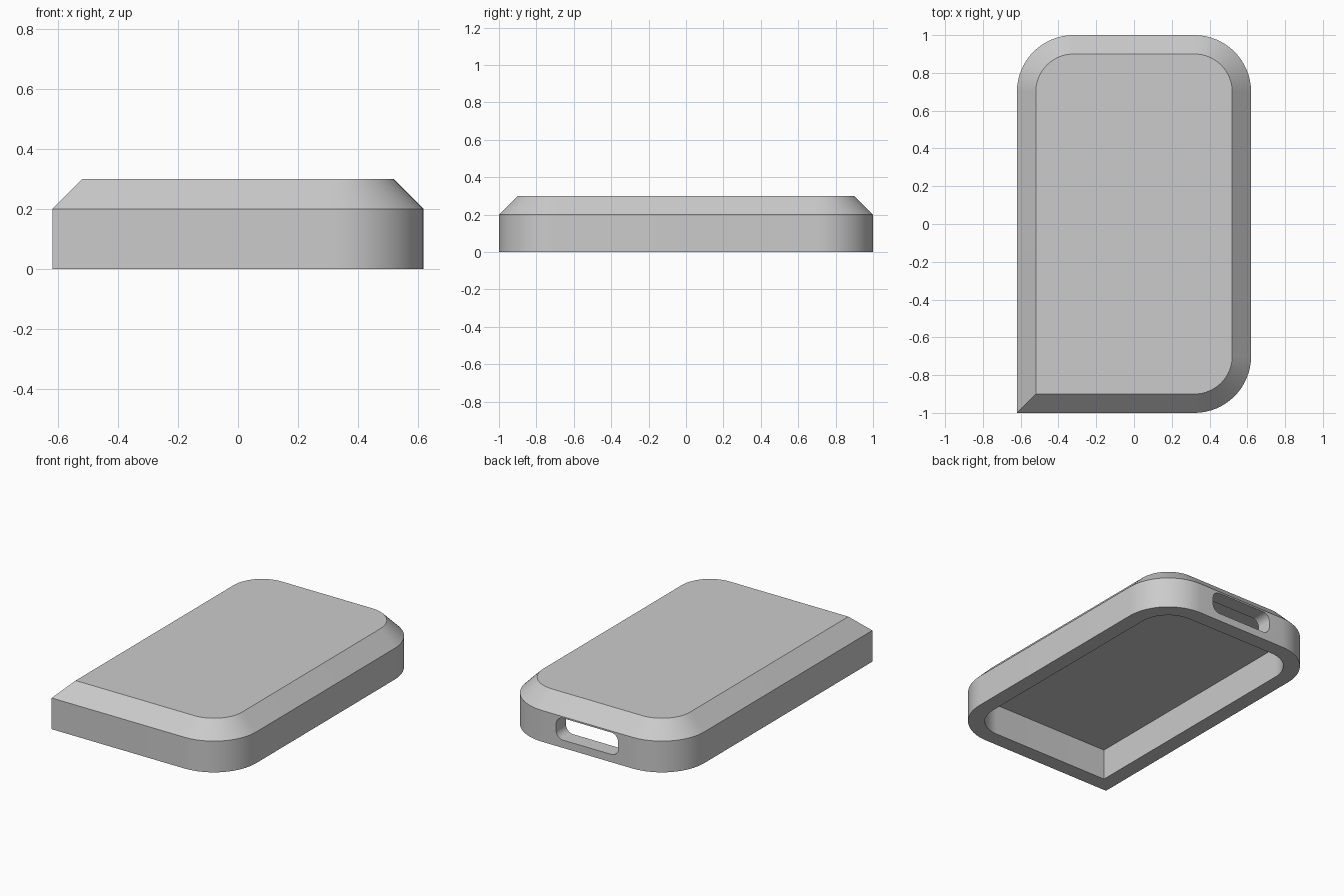
import bpy, bmesh, math

cube = bpy.data.objects.get("Cube")
if cube:
    bpy.data.objects.remove(cube, do_unlink=True)

HALF_X, HALF_Y, RADIUS = 0.62, 1.0, 0.30
WALL, RIM, TOP = 0.10, 0.20, 0.30
STEPS = 16

grey = bpy.data.materials.new("plain_grey")
grey.use_nodes = True
grey.diffuse_color = (0.6, 0.6, 0.6, 1)
grey.node_tree.nodes["Principled BSDF"].inputs["Base Color"].default_value = (0.6, 0.6, 0.6, 1)


def outline(hx, hy, radii):
    """Rectangle outline; one radius per corner, counter-clockwise from +x +y."""
    points = []
    for i, (sx, sy) in enumerate([(1, 1), (-1, 1), (-1, -1), (1, -1)]):
        r = radii[i]
        steps = STEPS if r else 0
        for k in range(steps + 1):
            a = math.pi / 2 * (i + k / max(steps, 1))
            points.append((sx * (hx - r) + r * math.cos(a), sy * (hy - r) + r * math.sin(a)))
    return points


def loft(name, rings):
    """Join equal rings into a closed solid, capped at both ends."""
    bm = bmesh.new()
    loops = [[bm.verts.new(p) for p in ring] for ring in rings]
    for low, high in zip(loops, loops[1:]):
        for i in range(len(low)):
            j = (i + 1) % len(low)
            bm.faces.new((low[i], low[j], high[j], high[i]))
    bm.faces.new(loops[0])
    bm.faces.new(loops[-1])
    bmesh.ops.recalc_face_normals(bm, faces=bm.faces)
    mesh = bpy.data.meshes.new(name)
    bm.to_mesh(mesh)
    bm.free()
    mesh.materials.append(grey)
    obj = bpy.data.objects.new(name, mesh)
    bpy.context.collection.objects.link(obj)
    return obj


def level(inset, z):
    """Case outline moved inwards; the front corner at -x stays square."""
    r = RADIUS - inset
    return [(x, y, z) for x, y in outline(HALF_X - inset, HALF_Y - inset, (r, r, 0, r))]


# Chamfered lid shell
case = loft("case_shell", [level(0, 0), level(0, RIM), level(TOP - RIM, TOP)])

# Cavity open at the bottom, and the port slot in the back wall
cavity = loft("cavity_cutter", [level(WALL, -0.1), level(WALL, RIM)])
slot_profile = outline(0.22, 0.07, [0.05] * 4)
slot = loft("port_slot_cutter", [[(x, y, z + 0.12) for x, z in slot_profile] for y in (0.8, 1.1)])

for cutter in (cavity, slot):
    cut = case.modifiers.new(cutter.name, "BOOLEAN")
    cut.operation = "DIFFERENCE"
    cut.solver = "EXACT"
    cut.object = cutter
    bpy.context.view_layer.objects.active = case
    bpy.ops.object.modifier_apply(modifier=cut.name)
    bpy.data.objects.remove(cutter, do_unlink=True)

# Smooth corners, crisp edges
bpy.ops.object.select_all(action="DESELECT")
case.select_set(True)
bpy.context.view_layer.objects.active = case
bpy.ops.object.shade_smooth_by_angle(angle=math.radians(30))
